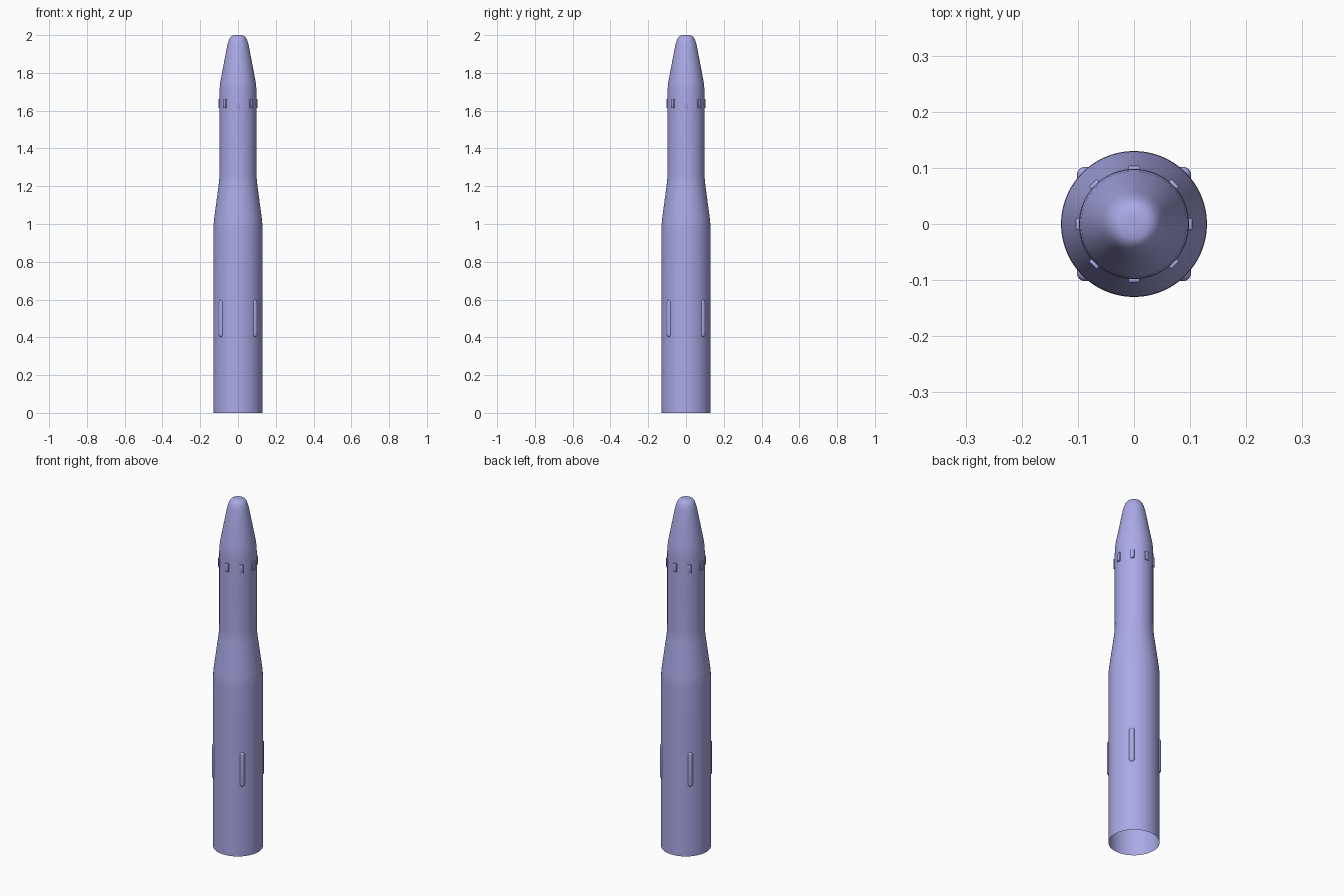
import bpy, bmesh, math
from mathutils import Matrix, Vector

if "Cube" in bpy.data.objects:
    bpy.data.objects.remove(bpy.data.objects["Cube"])

lavender = bpy.data.materials.new("lavender")
lavender.diffuse_color = (0.4, 0.4, 0.8, 1)
lavender.use_nodes = True
lavender.node_tree.nodes["Principled BSDF"].inputs["Base Color"].default_value = lavender.diffuse_color


def finish(name, bm, angle=40):
    bmesh.ops.recalc_face_normals(bm, faces=bm.faces)
    mesh = bpy.data.meshes.new(name)
    bm.to_mesh(mesh)
    bm.free()
    mesh.materials.append(lavender)
    obj = bpy.data.objects.new(name, mesh)
    bpy.context.collection.objects.link(obj)
    bpy.ops.object.select_all(action='DESELECT')
    obj.select_set(True)
    bpy.context.view_layer.objects.active = obj
    bpy.ops.object.shade_smooth_by_angle(angle=math.radians(angle))
    return obj


def lathe(name, profile, sides, centre=(0, 0, 0)):
    """Spin a (radius, height) profile around the z axis."""
    bm = bmesh.new()
    verts = [bm.verts.new((r, 0, z)) for r, z in profile]
    edges = [bm.edges.new(pair) for pair in zip(verts, verts[1:])]
    bmesh.ops.spin(bm, geom=verts + edges, cent=(0, 0, 0), axis=(0, 0, 1),
                   angle=math.tau, steps=sides, use_duplicate=False)
    bmesh.ops.remove_doubles(bm, verts=bm.verts, dist=0.00002)
    bmesh.ops.translate(bm, verts=bm.verts, vec=Vector(centre))
    return finish(name, bm)


# Open-bottomed body: wide booster, tapered shoulder, narrow stage, blunt nose
lathe("rocket_body", [
    (0.13, 0), (0.13, 0.25), (0.13, 0.5), (0.13, 0.75), (0.13, 0.96),
    (0.129, 1.0), (0.126, 1.03), (0.102, 1.21), (0.099, 1.24), (0.098, 1.28),
    (0.098, 1.5), (0.098, 1.69), (0.097, 1.72), (0.094, 1.75),
    (0.058, 1.94), (0.053, 1.96), (0.046, 1.98), (0.037, 1.993),
    (0.026, 1.999), (0.012, 2.0), (0, 2.0)], 96)

# Four half-sunk capsule pods on the booster diagonals
POD_R = 0.015
pod = []
for i in range(7):
    a = -math.pi / 2 + i * math.pi / 12
    pod.append((POD_R * math.cos(a), 0.4 + POD_R + POD_R * math.sin(a)))
pod[0] = (0, 0.4)
pod += [(r, 1.0 - z) for r, z in reversed(pod)]
for i in range(4):
    a = math.radians(45 + 90 * i)
    lathe(f"side_pod_{i + 1}", pod, 24,
          (0.123 * math.cos(a), 0.123 * math.sin(a), 0))

# Ring of eight small blocks below the nose
for i in range(8):
    bm = bmesh.new()
    bmesh.ops.create_cube(bm, size=1, matrix=Matrix.Rotation(math.tau * i / 8, 4, 'Z')
                          @ Matrix.Translation((0.098, 0, 1.638))
                          @ Matrix.Diagonal((0.012, 0.02, 0.05, 1)))
    bmesh.ops.bevel(bm, geom=bm.edges[:], offset=0.002, segments=2,
                    profile=0.5, affect='EDGES')
    finish(f"ring_block_{i + 1}", bm, 30)
